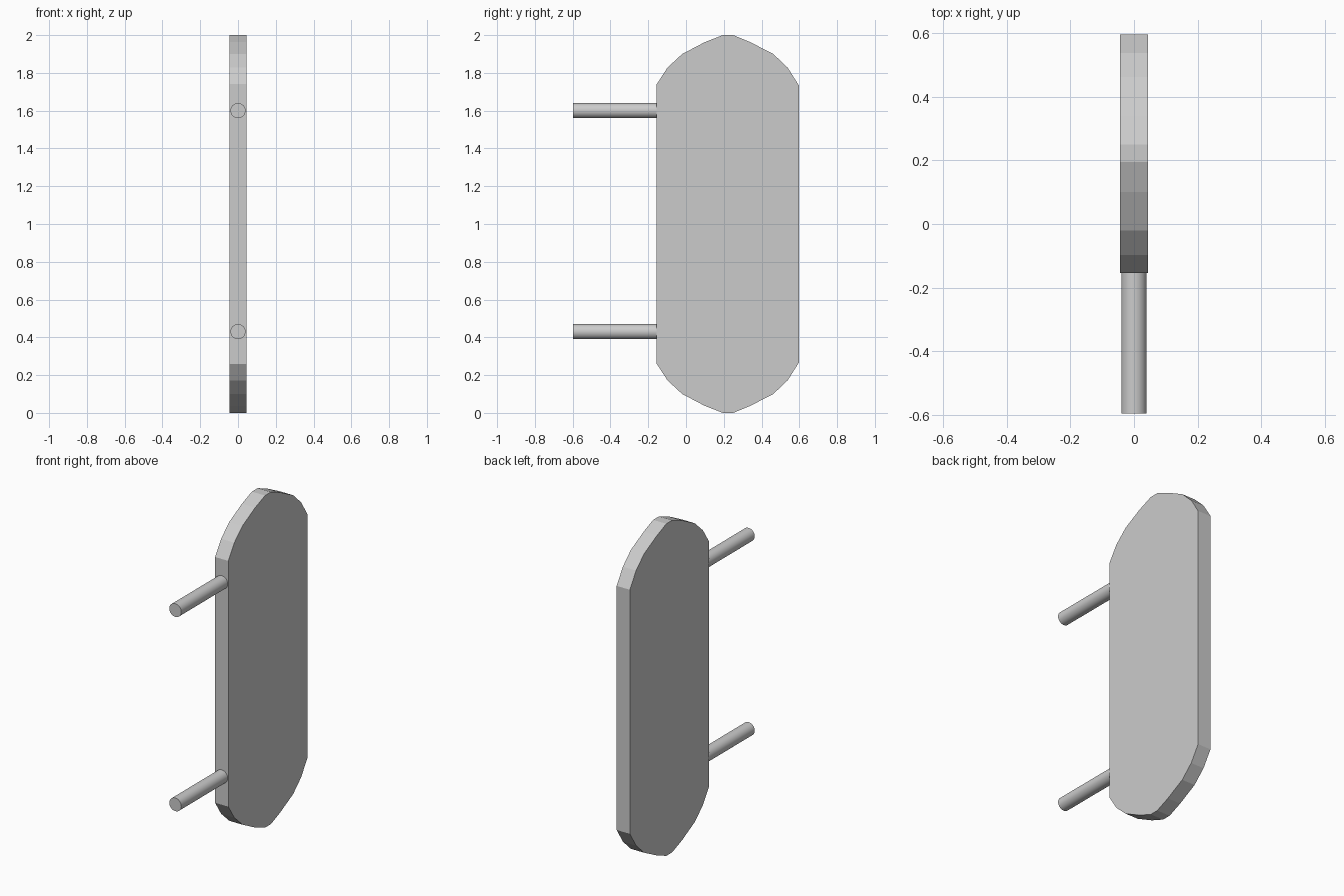
import bpy, bmesh, math

if "Cube" in bpy.data.objects:
    bpy.data.objects.remove(bpy.data.objects["Cube"])

HALF_T = 0.044

# Panel outline: upper end, left to right (y, z)
top = [(-0.155, 1.74), (-0.098, 1.828), (-0.02, 1.90), (0.10, 1.963), (0.195, 2.0),
       (0.25, 2.0), (0.34, 1.963), (0.462, 1.90), (0.538, 1.828), (0.597, 1.735)]
# Lower end mirrors the upper one
outline = top + [(y, 2.0 - z) for y, z in reversed(top)]

# Flat panel
bm = bmesh.new()
face = bm.faces.new([bm.verts.new((-HALF_T, y, z)) for y, z in outline])
ext = bmesh.ops.extrude_face_region(bm, geom=[face])
moved = [g for g in ext["geom"] if isinstance(g, bmesh.types.BMVert)]
bmesh.ops.translate(bm, verts=moved, vec=(2 * HALF_T, 0, 0))
bmesh.ops.recalc_face_normals(bm, faces=bm.faces[:])
mesh = bpy.data.meshes.new("panel")
bm.to_mesh(mesh)
bm.free()
bpy.context.collection.objects.link(bpy.data.objects.new("panel", mesh))


def rod(name, z, y0=-0.597, y1=-0.145):
    bpy.ops.mesh.primitive_cylinder_add(vertices=32, radius=0.04, depth=y1 - y0,
                                        location=(0, (y0 + y1) / 2, z),
                                        rotation=(math.pi / 2, 0, 0))
    bpy.context.object.name = name
    bpy.ops.object.shade_smooth_by_angle(angle=math.radians(30))


# Mounting rods
rod("upper_rod", 1.60)
rod("lower_rod", 0.43)
